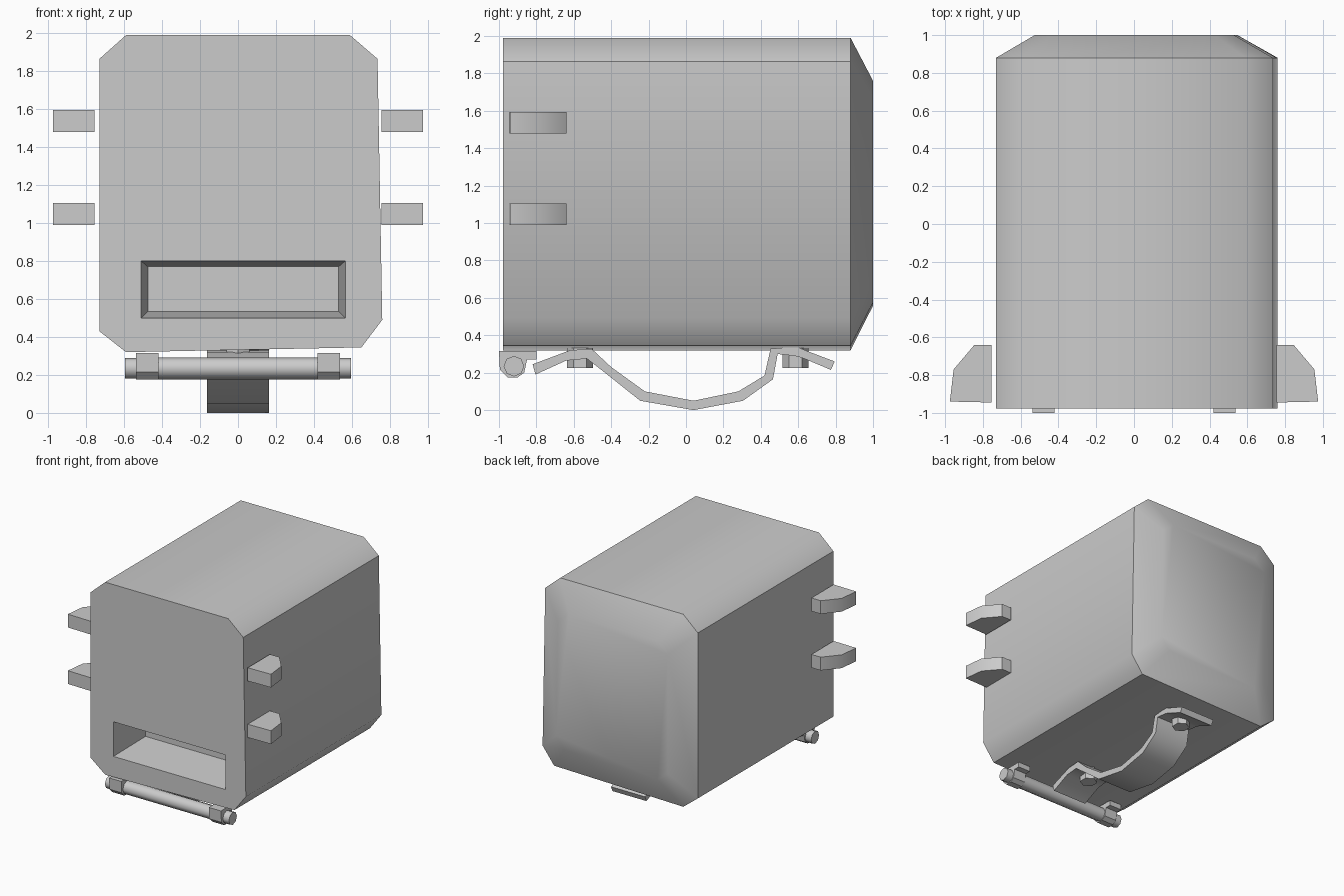
import bpy, bmesh, math
from mathutils import Vector, Matrix

if "Cube" in bpy.data.objects:
    bpy.data.objects.remove(bpy.data.objects["Cube"])


def finish(name, bm, angle=45):
    bmesh.ops.recalc_face_normals(bm, faces=bm.faces)
    me = bpy.data.meshes.new(name)
    bm.to_mesh(me)
    bm.free()
    ob = bpy.data.objects.new(name, me)
    bpy.context.collection.objects.link(ob)
    me.shade_smooth()
    me.set_sharp_from_angle(angle=math.radians(angle))
    return ob


def ring_faces(bm, a, b):
    n = len(a)
    for i in range(n):
        j = (i + 1) % n
        bm.faces.new((a[i], a[j], b[j], b[i]))


def prism(name, pts, axis, lo, hi, angle=45):
    """Extrude a 2D profile along x (pts are y,z) or z (pts are x,y)."""
    bm = bmesh.new()

    def ring(t):
        return [bm.verts.new((t, p[0], p[1]) if axis == 'x' else (p[0], p[1], t)) for p in pts]
    a, b = ring(lo), ring(hi)
    ring_faces(bm, a, b)
    bm.faces.new(a)
    bm.faces.new(b)
    return finish(name, bm, angle)


def cylinder(name, radius, depth, sides, loc, along_x=False):
    bm = bmesh.new()
    mat = Matrix.Translation(loc)
    if along_x:
        mat = mat @ Matrix.Rotation(math.pi / 2, 4, 'Y')
    bmesh.ops.create_cone(bm, cap_ends=True, segments=sides, radius1=radius,
                          radius2=radius, depth=depth, matrix=mat)
    return finish(name, bm, 50)


# Body shell: chamfered outline, tapered back, recessed slot in the front
outline = [(-.59, 1.99), (.59, 1.99), (.735, 1.865), (.76, .49),
           (.65, .345), (-.59, .32), (-.73, .43), (-.73, 1.865)]
slot = [(-.51, .80), (.565, .80), (.565, .50), (-.51, .50)]
slot_floor = [(-.475, .77), (.53, .77), (.53, .535), (-.475, .535)]
bm = bmesh.new()


def body_ring(pts, y, s=1.0):
    return [bm.verts.new((x * s, y, 1.17 + (z - 1.17) * s)) for x, z in pts]


front = body_ring(outline, -.978)
rear = body_ring(outline, .88)
back = body_ring(outline, 1.0, .72)
mouth = body_ring(slot, -.978)
deep = body_ring(slot_floor, -.59)
ring_faces(bm, front, rear)
ring_faces(bm, rear, back)
bm.faces.new(back)
ring_faces(bm, mouth, deep)
bm.faces.new(deep)
for i in range(4):
    j = (i + 1) % 4
    bm.faces.new((front[2 * i], front[2 * i + 1], mouth[j], mouth[i]))
    bm.faces.new((front[2 * i + 1], front[(2 * i + 2) % 8], mouth[j]))
finish("body", bm, 45)

# Side lugs, two per side
lug = [(.755, -.945), (.975, -.94), (.955, -.77), (.845, -.64), (.755, -.64)]
for side, label in ((-1, "left"), (1, "right")):
    for z, level in ((.99, "lower"), (1.48, "upper")):
        prism(f"{label}_{level}_lug", [(x * side, y) for x, y in lug], 'z', z, z + .115)

# Front hinge bar with end caps and clamps
cylinder("hinge_bar", .058, 1.06, 8, (0, -.92, .235), True)
clamp = [(-1, .315), (-.80, .315), (-.80, .27), (-.85, .27), (-.865, .20),
         (-.90, .175), (-.955, .175), (-.995, .215)]
for side, label in ((-1, "left"), (1, "right")):
    cylinder(f"{label}_bar_cap", .055, .07, 8, (side * .56, -.92, .235), True)
    prism(f"{label}_bar_clamp", clamp, 'x', side * .42, side * .537, 30)

# Bent strap handle underneath
lower = [(-.805, .19), (-.64, .265), (-.53, .275), (-.44, .205), (-.245, .05), (.04, .0),
         (.305, .05), (.465, .165), (.49, .30), (.58, .29), (.62, .28), (.775, .215)]
upper = [(-.82, .245), (-.62, .32), (-.505, .328), (-.40, .23), (-.22, .10), (.04, .05),
         (.28, .10), (.42, .185), (.452, .328), (.59, .34), (.65, .315), (.795, .26)]
bm = bmesh.new()
rows = []
for lo, up in zip(lower, upper):
    rows.append([bm.verts.new((x, *p)) for x, p in
                 ((-.163, lo), (.163, lo), (.163, up), (-.163, up))])
for a, b in zip(rows, rows[1:]):
    ring_faces(bm, a, b)
bm.faces.new(rows[0])
bm.faces.new(rows[-1])
finish("strap_handle", bm, 45)

# Hex bolts holding the strap
for y, label in ((-.567, "front"), (.585, "rear")):
    cylinder(f"{label}_bolt", .07, .11, 6, (0, y, .28))
